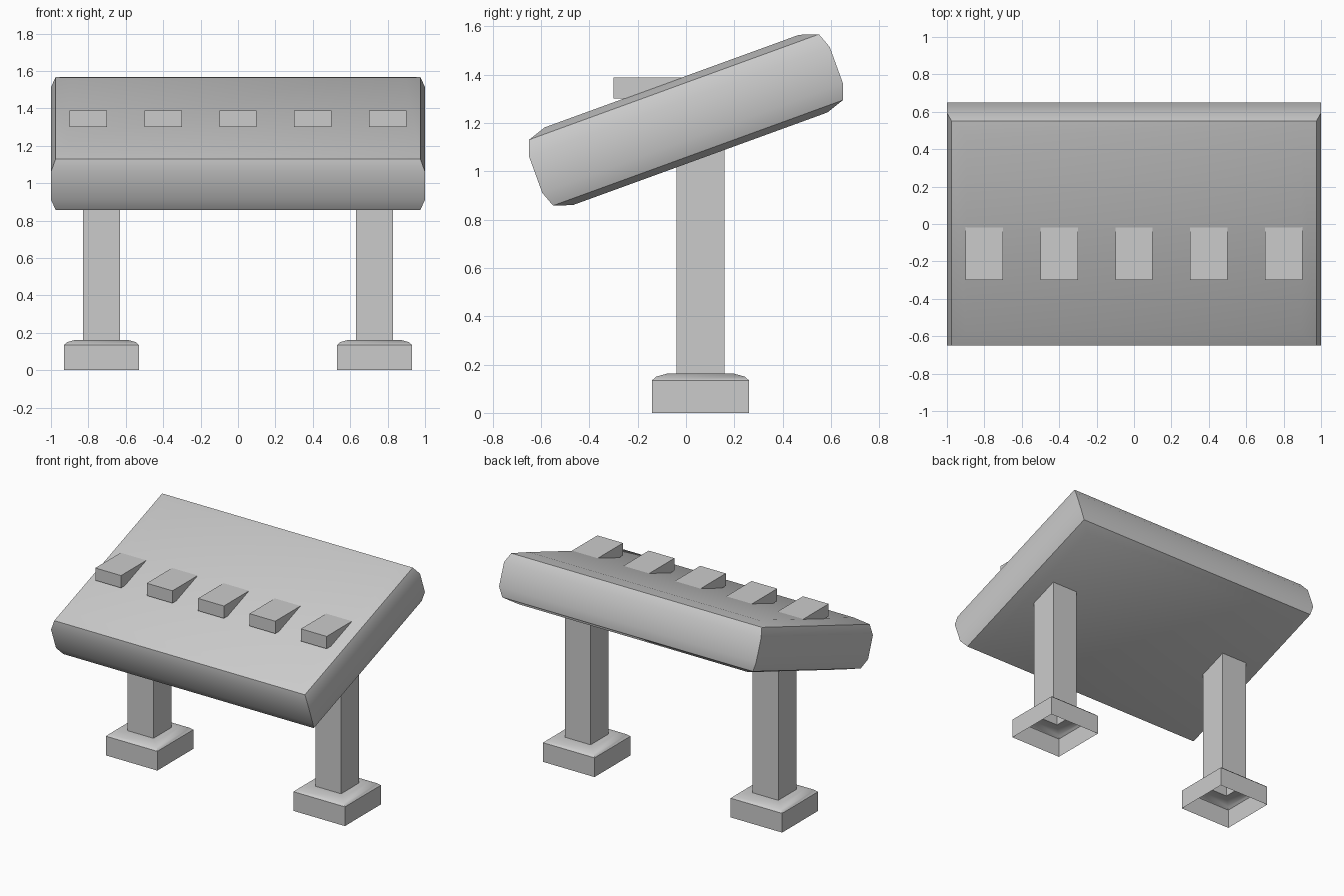
import bpy, bmesh, math
from mathutils import Matrix, Vector

if "Cube" in bpy.data.objects:
    bpy.data.objects.remove(bpy.data.objects["Cube"])

grey = bpy.data.materials.new("light_grey")
grey.diffuse_color = (0.6, 0.6, 0.6, 1)
grey.use_nodes = True
grey.node_tree.nodes["Principled BSDF"].inputs["Base Color"].default_value = grey.diffuse_color


def loft(name, rings, matrix, cap_bottom=True, cap_top=True):
    """Stack rectangles given as (half x, half y, z) into one skin."""
    bm = bmesh.new()
    loops = [[bm.verts.new((sx * hx, sy * hy, z))
              for sx, sy in ((-1, -1), (1, -1), (1, 1), (-1, 1))]
             for hx, hy, z in rings]
    for a, b in zip(loops, loops[1:]):
        for i in range(4):
            j = (i + 1) % 4
            bm.faces.new((a[i], a[j], b[j], b[i]))
    if cap_bottom:
        bm.faces.new(loops[0][::-1])
    if cap_top:
        bm.faces.new(loops[-1])
    bm.transform(matrix)
    mesh = bpy.data.meshes.new(name)
    bm.to_mesh(mesh)
    bm.free()
    mesh.materials.append(grey)
    ob = bpy.data.objects.new(name, mesh)
    bpy.context.collection.objects.link(ob)
    bpy.ops.object.select_all(action='DESELECT')
    ob.select_set(True)
    bpy.context.view_layer.objects.active = ob
    bpy.ops.object.shade_smooth_by_angle(angle=math.radians(30))
    return ob


# Tilted console slab with a stepped bevel on both faces
upper = [(1.0, 0.662, 0.08), (0.975, 0.638, 0.145), (0.895, 0.56, 0.171)]
lower = [(x, y, -z) for x, y, z in reversed(upper)]
loft("console_slab", lower + upper,
     Matrix.Translation((0, 0, 1.212)) @ Matrix.Rotation(math.radians(20), 4, 'X'))

# Row of level blocks sunk into the slab
for i in range(5):
    x = -0.8 + 0.4 * i
    loft(f"block_{i + 1}", [(0.1, 0.15, 1.30), (0.1, 0.15, 1.387)],
         Matrix.Translation((x, -0.15, 0)))

# Two square legs, each rising from a bevelled foot that is open underneath
for side, x in (("left", -0.73), ("right", 0.73)):
    profile = [(0.2, 0), (0.2, 0.135), (0.183, 0.15), (0.14, 0.162),
               (0.1, 0.162), (0.1, 1.12)]
    loft(f"{side}_leg", [(r, r, z) for r, z in profile],
         Matrix.Translation((x, 0.06, 0)), cap_bottom=False)
